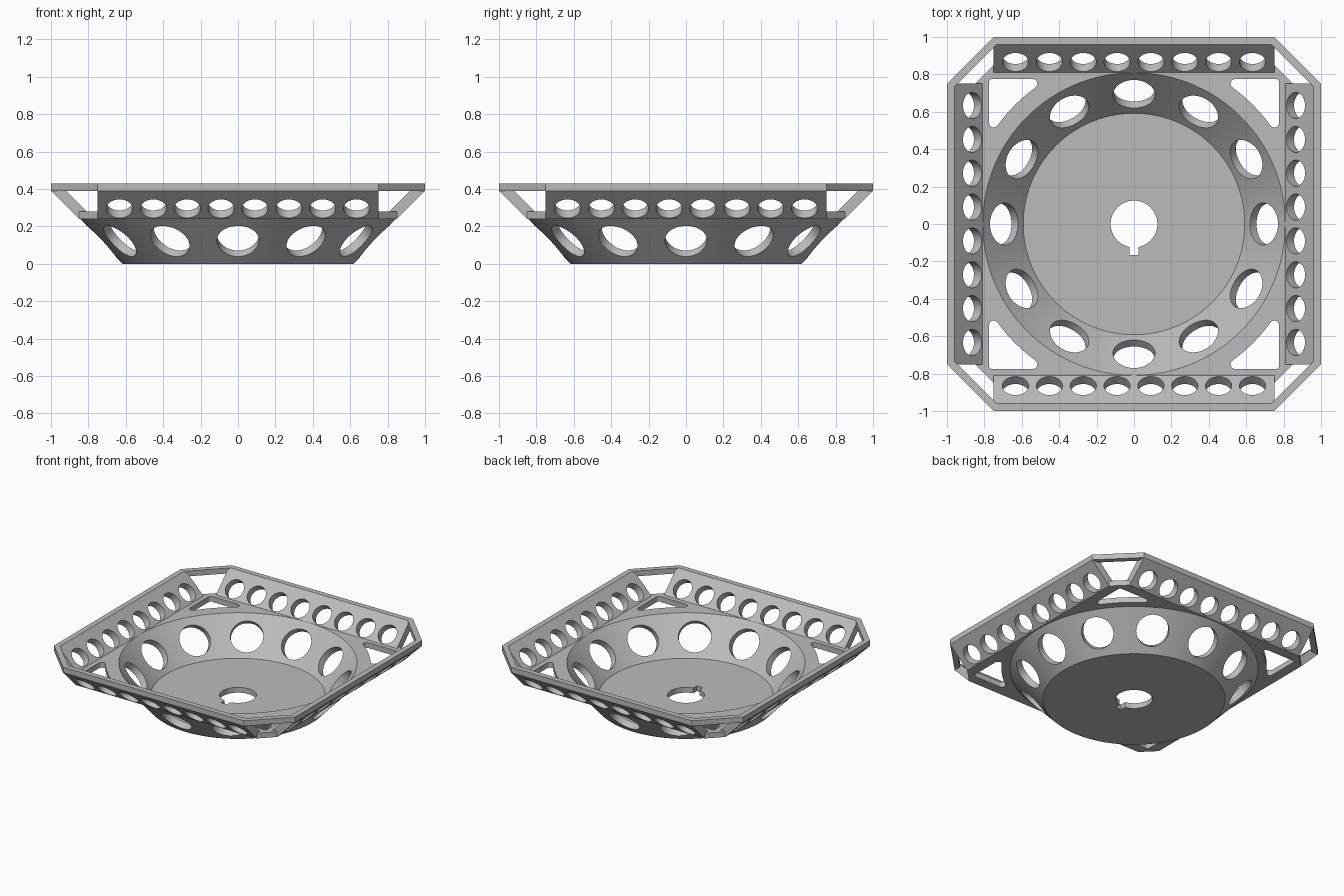
import bpy, bmesh, math
from mathutils import Matrix, Vector

if "Cube" in bpy.data.objects:
    bpy.data.objects.remove(bpy.data.objects["Cube"])

grey = bpy.data.materials.new("plain grey")
grey.diffuse_color = (0.5, 0.5, 0.5, 1)
grey.use_nodes = True
grey.node_tree.nodes["Principled BSDF"].inputs["Base Color"].default_value = grey.diffuse_color


def finish(name, bm):
    bmesh.ops.recalc_face_normals(bm, faces=bm.faces[:])
    me = bpy.data.meshes.new(name)
    bm.to_mesh(me)
    bm.free()
    ob = bpy.data.objects.new(name, me)
    bpy.context.collection.objects.link(ob)
    me.materials.append(grey)
    return ob


def extrude(bm, points, direction):
    """Add a solid made by pushing a flat outline along a direction."""
    face = bm.faces.new([bm.verts.new(p) for p in points])
    new = bmesh.ops.extrude_face_region(bm, geom=[face], use_keep_orig=True)
    verts = [g for g in new["geom"] if isinstance(g, bmesh.types.BMVert)]
    bmesh.ops.translate(bm, verts=verts, vec=direction)


def prism(name, outline, z0, z1):
    bm = bmesh.new()
    extrude(bm, [(x, y, z0) for x, y in outline], (0, 0, z1 - z0))
    return finish(name, bm)


def octagon(half, corner):
    return [(half, -corner), (half, corner), (corner, half), (-corner, half),
            (-half, corner), (-half, -corner), (-corner, -half), (corner, -half)]


def lathe(name, rings, n=120):
    """Closed solid of revolution from (radius, height) rings."""
    bm = bmesh.new()
    loops = [[bm.verts.new((r * math.cos(2 * math.pi * i / n),
                            r * math.sin(2 * math.pi * i / n), z))
              for i in range(n)] for r, z in rings]
    for a, b in zip(loops, loops[1:]):
        for i in range(n):
            j = (i + 1) % n
            bm.faces.new((a[i], a[j], b[j], b[i]))
    bm.faces.new(loops[0])
    bm.faces.new(loops[-1])
    return finish(name, bm)


def drill(bm, centre, direction, radius, depth, n):
    turn = Vector(direction).to_track_quat('Z', 'Y').to_matrix().to_4x4()
    bmesh.ops.create_cone(bm, cap_ends=True, segments=n, radius1=radius,
                          radius2=radius, depth=depth,
                          matrix=Matrix.Translation(centre) @ turn)


def combine(target, other, operation):
    mod = target.modifiers.new(operation, 'BOOLEAN')
    mod.operation, mod.solver, mod.object = operation, 'EXACT', other
    bpy.context.view_layer.objects.active = target
    bpy.ops.object.modifier_apply(modifier=mod.name)
    bpy.data.objects.remove(other)


def arc(cx, cy, r, a0, a1, n):
    return [(cx + r * math.cos(a0 + (a1 - a0) * i / n),
             cy + r * math.sin(a0 + (a1 - a0) * i / n)) for i in range(n + 1)]


# Eight-sided rim band
tray = prism("tray", octagon(1.0, 0.75), 0.39, 0.43)
combine(tray, prism("rim_opening", octagon(0.96, 0.734), 0.3, 0.5), 'DIFFERENCE')

# Flat plate between the walls and the round pan
combine(tray, prism("plate", octagon(0.85, 0.75), 0.24, 0.28), 'UNION')

# Four slanted walls
profile = [(0.85, 0.24), (1.0, 0.39), (1.0, 0.43), (0.96, 0.43), (0.77, 0.24)]
for k in range(4):
    bm = bmesh.new()
    extrude(bm, [(-0.75, y, z) for y, z in profile], (1.5, 0, 0))
    bm.transform(Matrix.Rotation(k * math.pi / 2, 4, 'Z'))
    combine(tray, finish("wall", bm), 'UNION')

# Conical pan, hollowed with a flat floor
combine(tray, lathe("pan", [(0.618, 0), (0.843, 0.24), (0.80, 0.265)]), 'UNION')
combine(tray, lathe("pan_hollow", [(0.592, 0.04), (0.809, 0.28), (0.823, 0.296)]),
        'DIFFERENCE')

# Eight round holes through each wall
bm = bmesh.new()
for k in range(4):
    spin = Matrix.Rotation(k * math.pi / 2, 3, 'Z')
    for i in range(8):
        drill(bm, spin @ Vector(((i - 3.5) * 0.181, 0.885, 0.315)),
              spin @ Vector((0, 1, -1)), 0.07, 0.12, 40)
combine(tray, finish("wall_holes", bm), 'DIFFERENCE')

# Twelve round holes through the cone
bm = bmesh.new()
for k in range(12):
    spin = Matrix.Rotation(k * math.pi / 6, 3, 'Z')
    drill(bm, spin @ Vector((0.713, 0, 0.138)), spin @ Vector((0.24, 0, -0.22)),
          0.112, 0.16, 48)
combine(tray, finish("cone_holes", bm), 'DIFFERENCE')

# Rounded three-sided openings in the plate corners
edge, inner, fillet = 0.775, 0.90, 0.025
cy = edge - fillet
cx = math.sqrt((inner + fillet) ** 2 - cy ** 2)
a = math.atan2(cy, cx)
b = math.pi / 2 - a
opening = (arc(cx, cy, fillet, math.pi / 2, math.pi + a, 8)
           + arc(0, 0, inner, a, b, 16)[1:-1]
           + arc(cy, cx, fillet, b - math.pi, 0, 8)
           + arc(edge - 0.015, edge - 0.015, 0.015, 0, math.pi / 2, 4))
bm = bmesh.new()
for k in range(4):
    spin = Matrix.Rotation(k * math.pi / 2, 3, 'Z')
    extrude(bm, [spin @ Vector((x, y, 0.2)) for x, y in opening], (0, 0, 0.12))
combine(tray, finish("corner_openings", bm), 'DIFFERENCE')

# Centre bore with a key slot at the front
half = math.asin(0.025 / 0.125)
bore = (arc(0, 0, 0.125, -math.pi / 2 + half, 1.5 * math.pi - half, 60)
        + [(-0.025, -0.165), (0.025, -0.165)])
combine(tray, prism("bore", bore, -0.1, 0.1), 'DIFFERENCE')

# Smooth round surfaces, keep edges crisp
tray.data.materials.clear()
tray.data.materials.append(grey)
for p in tray.data.polygons:
    p.material_index = 0
bpy.ops.object.select_all(action='DESELECT')
tray.select_set(True)
bpy.context.view_layer.objects.active = tray
bpy.ops.object.shade_smooth_by_angle(angle=math.radians(30))
